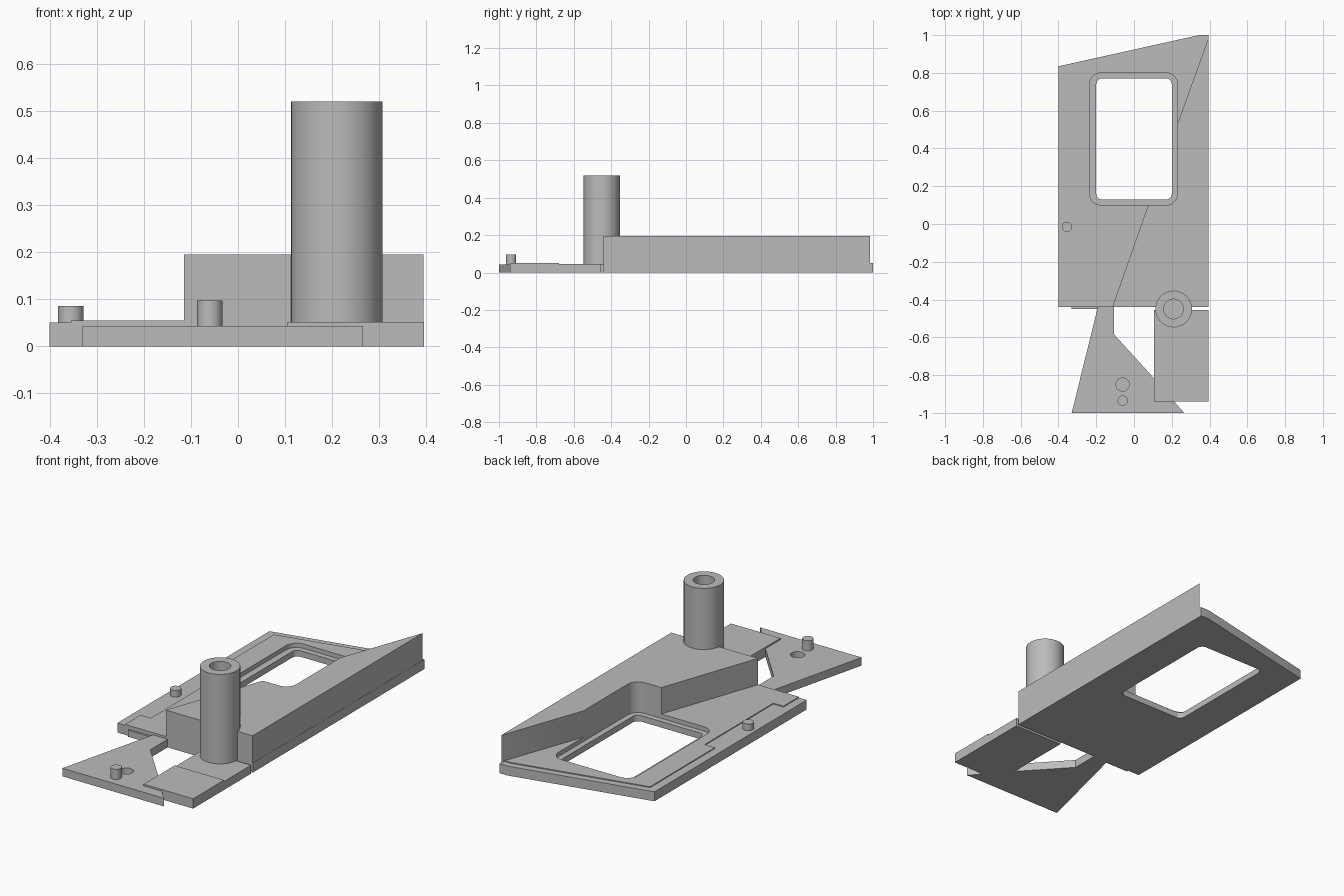
import bpy, bmesh
from math import cos, sin, pi, radians

cube = bpy.data.objects.get("Cube")
if cube:
    bpy.data.objects.remove(cube, do_unlink=True)

grey = bpy.data.materials.new("plain grey")
grey.use_nodes = True
GREY = (0.5, 0.5, 0.5, 1)
grey.diffuse_color = GREY
grey.node_tree.nodes["Principled BSDF"].inputs["Base Color"].default_value = GREY


def prism(name, outline, z0, z1, axis="z"):
    """Extrude an outline along z, or a (y, z) outline along x."""
    place = (lambda a, b, h: (a, b, h)) if axis == "z" else (lambda a, b, h: (h, a, b))
    bm = bmesh.new()
    low = [bm.verts.new(place(a, b, z0)) for a, b in outline]
    high = [bm.verts.new(place(a, b, z1)) for a, b in outline]
    bm.faces.new(low[::-1])
    bm.faces.new(high)
    n = len(outline)
    for i in range(n):
        j = (i + 1) % n
        bm.faces.new((low[i], low[j], high[j], high[i]))
    bmesh.ops.recalc_face_normals(bm, faces=bm.faces)
    mesh = bpy.data.meshes.new(name)
    bm.to_mesh(mesh)
    bm.free()
    mesh.materials.append(grey)
    ob = bpy.data.objects.new(name, mesh)
    bpy.context.collection.objects.link(ob)
    return ob


def arc(x, y, r, start, end, n):
    return [(x + r * cos(radians(start + (end - start) * i / n)),
             y + r * sin(radians(start + (end - start) * i / n))) for i in range(n + 1)]


def circle(x, y, r, n=48):
    return arc(x, y, r, 0, 360, n)[:-1]


def rounded(x0, x1, y0, y1, r):
    return (arc(x1 - r, y1 - r, r, 0, 90, 8) + arc(x0 + r, y1 - r, r, 90, 180, 8)
            + arc(x0 + r, y0 + r, r, 180, 270, 8) + arc(x1 - r, y0 + r, r, 270, 360, 8))


def cut(ob, outline, z0, z1):
    cutter = prism("cutter", outline, z0, z1)
    cutter.hide_render = True
    mod = ob.modifiers.new("cut", "BOOLEAN")
    mod.operation, mod.solver, mod.object = "DIFFERENCE", "EXACT", cutter
    bpy.context.view_layer.objects.active = ob
    bpy.ops.object.modifier_apply(modifier=mod.name)
    bpy.data.objects.remove(cutter, do_unlink=True)


BASE = 0.05
ledge = rounded(-0.235, 0.23, 0.1, 0.8, 0.06)
opening = rounded(-0.2, 0.2, 0.13, 0.77, 0.03)

# Base plate with a stepped window
base = prism("base_plate", [(-0.4, -0.44), (0.395, -0.44), (0.395, 1), (0.345, 1),
                            (-0.4, 0.835)], 0, BASE)
cut(base, opening, -0.1, 0.2)
cut(base, ledge, 0.032, 0.2)

# Thin raised skin, set in from the left and back edges and notched for the pin pad
skin = prism("raised_skin", [(-0.355, -0.44), (0.39, -0.44), (0.39, 0.965), (0.35, 0.965),
                             (-0.355, 0.808), (-0.355, 0.265), (-0.295, 0.265),
                             (-0.295, -0.31), (-0.355, -0.31)], BASE - 0.01, BASE + 0.005)
cut(skin, ledge, 0, 0.2)

# Tall block that wraps round one corner of the window
block = prism("raised_block", [(-0.115, -0.44), (0.394, -0.44), (0.394, 0.985), (0.23, 0.53)]
              + arc(0.17, 0.16, 0.06, 0, -90, 8) + [(0.075, 0.1)], 0.03, 0.195)

# Hollow post, its bore also passing through the block
post = prism("hollow_post", circle(0.21, -0.45, 0.097), 0.04, 0.52)
for part in (post, block):
    cut(part, circle(0.21, -0.45, 0.052), BASE + 0.002, 0.6)

# Front flap, slightly thicker at its outer end
flap = prism("front_flap", [(-0.94, 0), (-0.455, 0), (-0.455, 0.045), (-0.68, 0.045),
                            (-0.68, 0.052), (-0.94, 0.052)], 0.105, 0.395, "x")

# Flared arm with a blind hole, and the small tab next to it
arm = prism("flared_arm", [(-0.33, -1), (0.265, -1), (0.1, -0.81), (-0.105, -0.585),
                           (-0.105, -0.435), (-0.19, -0.435)], 0, 0.043)
cut(arm, circle(-0.06, -0.85, 0.035, 32), 0.012, 0.2)
tab = prism("front_tab", [(-0.33, -0.45), (-0.18, -0.45), (-0.18, -0.43), (-0.33, -0.43)], 0, 0.035)

# Locating pins
side_pin = prism("side_pin", circle(-0.355, -0.015, 0.027, 32), 0.04, 0.085)
arm_pin = prism("arm_pin", circle(-0.06, -0.935, 0.027, 32), 0.03, 0.097)

# Smooth the round walls, keep the corners sharp
bpy.ops.object.select_all(action="DESELECT")
for ob in (base, skin, block, post, flap, arm, tab, side_pin, arm_pin):
    ob.select_set(True)
bpy.context.view_layer.objects.active = base
bpy.ops.object.shade_smooth_by_angle(angle=pi / 6)
